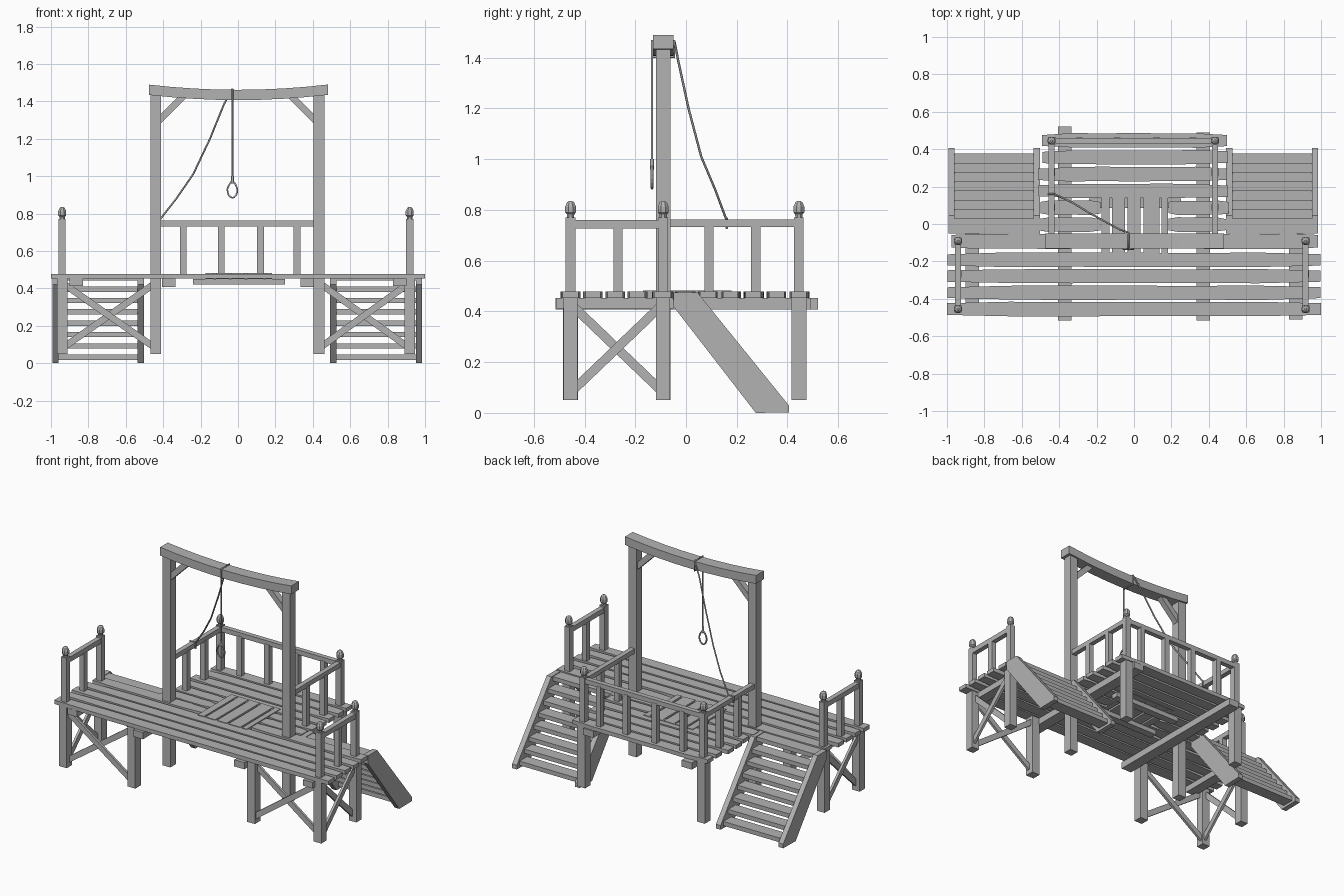
import bpy, bmesh, math, random
from mathutils import Vector

random.seed(4)
if "Cube" in bpy.data.objects:
    bpy.data.objects.remove(bpy.data.objects["Cube"], do_unlink=True)

wood = bpy.data.materials.new("weathered_grey")
wood.use_nodes = True
GREY = (0.45, 0.45, 0.45, 1)
wood.diffuse_color = GREY
wood.node_tree.nodes["Principled BSDF"].inputs["Base Color"].default_value = GREY


def loft(name, rings):
    """Skin a list of matching closed rings and cap both ends."""
    bm = bmesh.new()
    loops = [[bm.verts.new(p) for p in ring] for ring in rings]
    n = len(loops[0])
    for a, b in zip(loops, loops[1:]):
        for i in range(n):
            j = (i + 1) % n
            bm.faces.new((a[i], a[j], b[j], b[i]))
    bm.faces.new(loops[0][::-1])
    bm.faces.new(loops[-1])
    bmesh.ops.recalc_face_normals(bm, faces=bm.faces)
    mesh = bpy.data.meshes.new(name)
    bm.to_mesh(mesh)
    bm.free()
    mesh.materials.append(wood)
    obj = bpy.data.objects.new(name, mesh)
    bpy.context.collection.objects.link(obj)
    return obj


def box(name, x0, x1, y0, y1, z0, z1):
    return loft(name, [[(x0, y0, z), (x1, y0, z), (x1, y1, z), (x0, y1, z)] for z in (z0, z1)])


def post(name, x, y, z0, z1, w):
    return box(name, x - w / 2, x + w / 2, y - w / 2, y + w / 2, z0, z1)


def bar(name, start, end, depth_axis, width, depth):
    """Slanted bar; depth runs along the given axis."""
    a, b = Vector(start), Vector(end)
    d = Vector(depth_axis)
    side = (b - a).normalized().cross(d) * width / 2
    d = d * depth / 2
    return loft(name, [[p + side + d, p - side + d, p - side - d, p + side - d] for p in (a, b)])


def plank(name, x0, x1, y0, y1, z0=0.452, z1=0.478, wobble=0.004):
    """Hand-hewn board along x with worn edges and nipped ends."""
    rings = []
    steps = 6
    for i in range(steps + 1):
        x = x0 + (x1 - x0) * i / steps
        nip = 0.008 if i in (0, steps) else 0
        a = y0 + nip + random.uniform(0, wobble)
        b = y1 - nip - random.uniform(0, wobble)
        rings.append([(x, a, z0), (x, b, z0), (x, b, z1), (x, a, z1)])
    return loft(name, rings)


def rope(name, points, radius=0.005, closed=False):
    curve = bpy.data.curves.new(name, "CURVE")
    curve.dimensions = "3D"
    curve.bevel_depth = radius
    curve.bevel_resolution = 1
    curve.use_fill_caps = True
    spline = curve.splines.new("POLY")
    spline.points.add(len(points) - 1)
    for sp, p in zip(spline.points, points):
        sp.co = (*p, 1)
    spline.use_cyclic_u = closed
    curve.materials.append(wood)
    obj = bpy.data.objects.new(name, curve)
    bpy.context.collection.objects.link(obj)


def finial(name, x, y, z):
    profile = [(0.015, 0), (0.016, 0.015), (0.023, 0.022), (0.023, 0.045), (0.015, 0.062), (0.006, 0.068)]
    angles = [math.tau * (i + 0.5) / 8 for i in range(8)]
    loft(name, [[(x + r * math.cos(a), y + r * math.sin(a), z + h) for a in angles] for r, h in profile])


# Front deck boards
for i in range(4):
    y = -0.495 + i * 0.088
    nudge = random.uniform(0, 0.015) if i else 0
    plank("front_plank", -1 + nudge, 1 - nudge, y, y + 0.08)
for name, a, b in (("left", 0.185, 0.985), ("right", -0.975, -0.18)):
    plank(name + "_inner_plank", a, b, -0.135, -0.05)

# Back deck boards, split around the trapdoor
for i in range(6):
    y = -0.043 + i * 0.09
    a, b = -0.5 - random.uniform(-0.01, 0.015), 0.495 + random.uniform(-0.01, 0.01)
    if i < 2:
        plank("back_plank", a, -0.18, y, y + 0.08)
        plank("back_plank", 0.185, b, y, y + 0.08)
    else:
        plank("back_plank", a, b, y, y + 0.08)

# Trapdoor slats and battens
slats = [(-0.175, -0.13), (-0.118, -0.048), (-0.036, 0.036), (0.05, 0.135), (0.148, 0.183)]
for a, b in slats:
    box("trapdoor_slat", a, b, -0.17, 0.172, 0.45, 0.482)
box("trapdoor_edge", -0.175, 0.183, 0.168, 0.18, 0.45, 0.482)
for y in (-0.1, 0.11):
    box("trapdoor_batten", -0.24, 0.25, y - 0.025, y + 0.025, 0.42, 0.45)

# Joists under the deck
for s in (-1, 1):
    x = 0.37 * s
    box("long_joist", x - 0.037, x + 0.037, -0.515, 0.52 if s < 0 else 0.49, 0.408, 0.452)
    box("short_joist", 0.865 * s - 0.035, 0.865 * s + 0.035, -0.51 if s > 0 else -0.49, -0.05, 0.412, 0.452)

FRONT, MID, BACK = -0.455, -0.09, 0.445
for s, side in ((-1, "right"), (1, "left")):
    outer = -0.94 if s < 0 else 0.918
    inner = -0.44 if s < 0 else 0.433

    # Legs, railing posts and gallows uprights
    for y in (FRONT, MID):
        post(side + "_outer_leg", outer, y, 0.05, 0.455, 0.055)
        post(side + "_rail_post", outer, y, 0.45, 0.77, 0.038)
        finial(side + "_finial", outer, y, 0.768)
    post(side + "_front_leg", inner, FRONT, 0.05, 0.455, 0.058)
    post(side + "_upright", inner, MID, 0.05, 1.44, 0.058)
    post(side + "_back_leg", inner, BACK, 0.05, 0.455, 0.058)
    post(side + "_back_post", inner, BACK, 0.45, 0.77, 0.038)
    finial(side + "_back_finial", inner, BACK, 0.768)

    # Railings along the sides
    box(side + "_end_rail", outer - 0.016, outer + 0.016, FRONT, MID, 0.727, 0.76)
    post(side + "_end_baluster", outer, -0.268, 0.47, 0.73, 0.035)
    box(side + "_back_rail", inner - 0.016, inner + 0.016, MID, BACK, 0.732, 0.763)
    for y in (0.09, 0.275):
        post(side + "_baluster", inner, y, 0.47, 0.74, 0.036)

    # Crossed leg braces
    for z0, z1, off in ((0.08, 0.43, 0.008), (0.43, 0.08, -0.008)):
        bar(side + "_front_brace", (outer, FRONT + off, z0), (inner, FRONT + off, z1), (0, 1, 0), 0.036, 0.016)
        bar(side + "_end_brace", (outer + off, FRONT, z0), (outer + off, MID, z1), (1, 0, 0), 0.036, 0.016)

    # Knee brace under the crossbeam
    bar(side + "_knee_brace", (inner + s * 0.01, MID, 1.27), (inner - s * 0.16, MID, 1.44), (0, 1, 0), 0.036, 0.04)

    # Staircase
    lo, hi = (-0.993, -0.502) if s < 0 else (0.493, 0.985)
    outline = [(-0.05, 0.475), (0.045, 0.475), (0.405, 0.03), (0.405, 0.002), (0.275, 0), (-0.05, 0.42)]
    for x in (lo, hi - 0.034):
        loft(side + "_stringer", [[(px, y, z) for y, z in outline] for px in (x, x + 0.034)])
    for i in range(8):
        y, z = 0.338 - 0.0495 * i, 0.032 + 0.0607 * i
        box(side + "_tread", lo + 0.03, hi - 0.03, y - 0.043, y + 0.038, z - 0.014, z + 0.014)

# Rear railing
box("rear_rail", -0.44, 0.433, BACK - 0.016, BACK + 0.016, 0.732, 0.763)
for x in (-0.293, -0.09, 0.12, 0.316):
    post("rear_baluster", x, BACK, 0.47, 0.74, 0.036)

# Sagging crossbeam
rings = []
for i in range(9):
    x = -0.477 + 0.957 * i / 8
    top = 1.462 + 0.028 * (x / 0.48) ** 2
    bottom = top - 0.055
    rings.append([(x, -0.13, bottom), (x, -0.05, bottom), (x, -0.05, top), (x, -0.13, top)])
loft("crossbeam", rings)

# Rope: wrap, hanging line, knot, loop and tie-off
RX, RY = -0.03, -0.134
rope("beam_wrap", [(RX, RY, 1.402), (RX, -0.046, 1.402), (RX, -0.046, 1.466), (RX, RY, 1.466)], closed=True)
rope("hanging_rope", [(RX, RY, 1.46), (RX, RY, 0.97)])
rope("knot", [(RX, RY, 1.0), (RX, RY, 0.96)], 0.008)
loop = []
for i in range(16):
    a = math.tau * i / 16
    narrow = 1 - 0.35 * max(0, math.cos(a))
    loop.append((RX + 0.027 * narrow * math.sin(a), RY, 0.929 + 0.044 * math.cos(a)))
rope("noose", loop, closed=True)
rope("tie_off_rope", [(RX, -0.046, 1.466), (-0.075, -0.03, 1.385), (-0.15, 0.01, 1.2),
                      (-0.24, 0.06, 1.01), (-0.33, 0.115, 0.88), (-0.42, 0.158, 0.765)])
rope("rail_wrap", [(-0.46, 0.16, 0.728), (-0.42, 0.16, 0.728), (-0.42, 0.16, 0.767), (-0.46, 0.16, 0.767)], closed=True)
